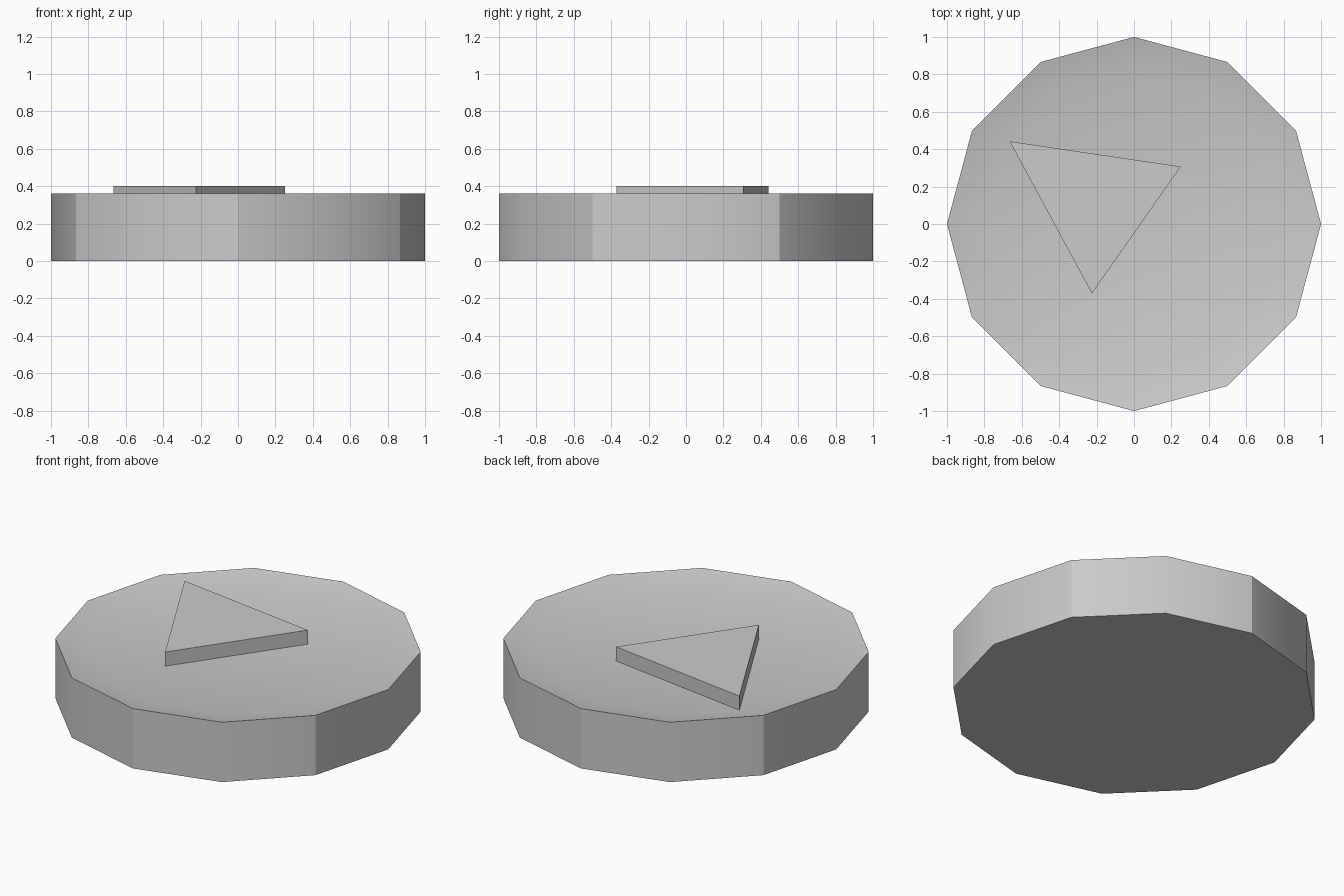
import bpy, bmesh, math

SIDES = 12

cube = bpy.data.objects.get("Cube")
if cube:
    bpy.data.objects.remove(cube, do_unlink=True)

grey = bpy.data.materials.new("light_grey")
grey.use_nodes = True
colour = (0.6, 0.6, 0.6, 1)
grey.diffuse_color = colour
grey.node_tree.nodes["Principled BSDF"].inputs["Base Color"].default_value = colour


def stack(name, loops):
    """Closed solid through a stack of matching vertex loops."""
    bm = bmesh.new()
    rings = [[bm.verts.new(p) for p in loop] for loop in loops]
    count = len(rings[0])
    for low, high in zip(rings, rings[1:]):
        for i in range(count):
            j = (i + 1) % count
            bm.faces.new((low[i], low[j], high[j], high[i]))
    bm.faces.new(rings[0][::-1])
    bm.faces.new(rings[-1])
    bmesh.ops.recalc_face_normals(bm, faces=bm.faces)
    mesh = bpy.data.meshes.new(name)
    bm.to_mesh(mesh)
    bm.free()
    mesh.materials.append(grey)
    obj = bpy.data.objects.new(name, mesh)
    bpy.context.collection.objects.link(obj)
    return obj


def ring(radius, z):
    angles = [i * math.tau / SIDES for i in range(SIDES)]
    return [(radius * math.cos(a), radius * math.sin(a), z) for a in angles]


# Twelve-sided disc with a shallow dished top
disc = stack("disc", [ring(1, 0), ring(1, 0.36), ring(0.81, 0.315)])
bpy.ops.object.select_all(action="DESELECT")
disc.select_set(True)
bpy.context.view_layer.objects.active = disc
bpy.ops.object.shade_smooth_by_angle(angle=math.radians(30))

# Raised triangular plate resting on the dish floor
corners = [(-0.665, 0.442), (-0.225, -0.372), (0.25, 0.307)]
stack("triangle_plate", [[(x, y, z) for x, y in corners] for z in (0.315, 0.4)])
